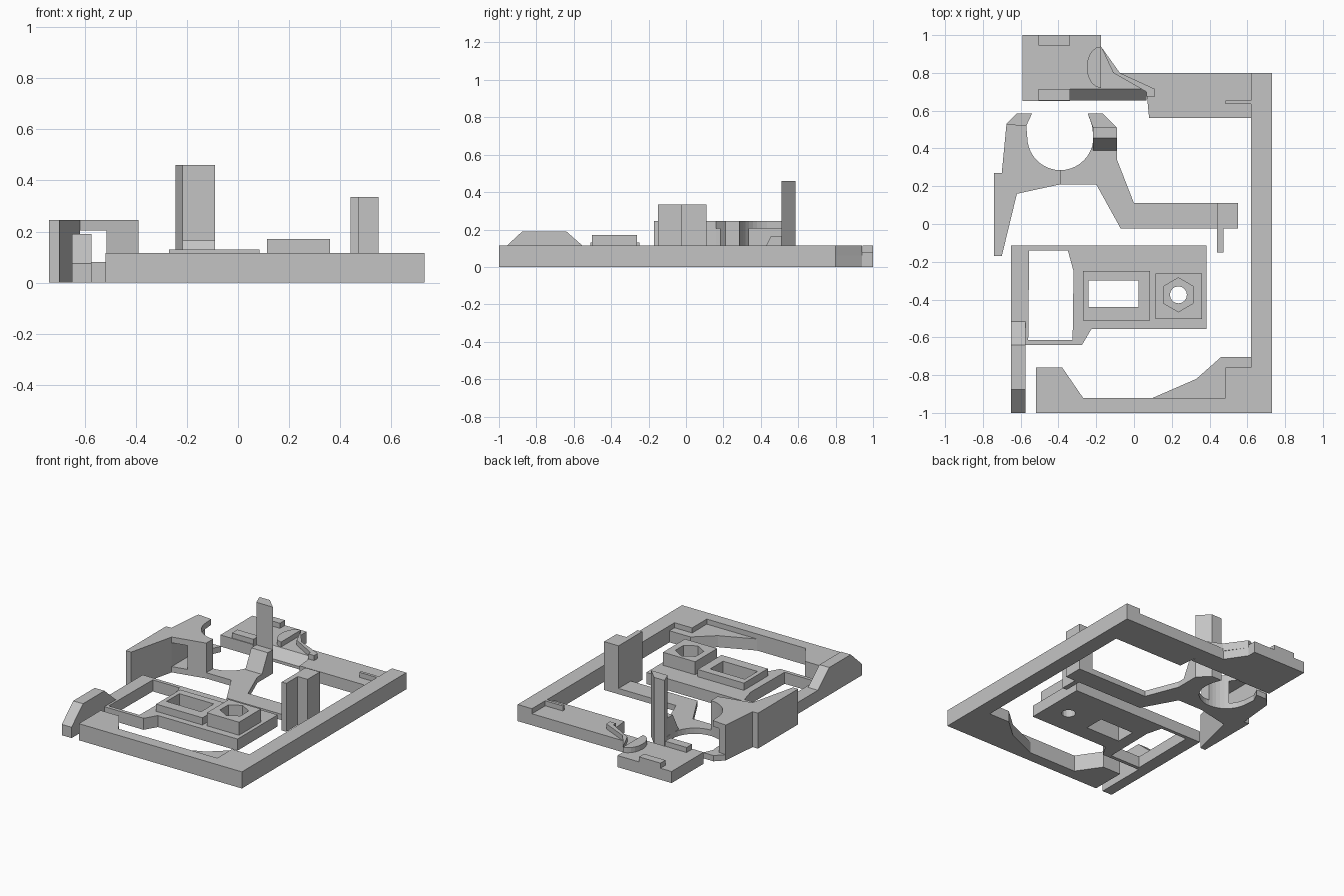
import bpy, bmesh, math
from mathutils import Vector

grey = bpy.data.materials.new("plain grey")
grey.diffuse_color = (0.55, 0.55, 0.55, 1)


def make(name, bottom, top):
    """Closed solid between two matching loops of 3D points."""
    bm = bmesh.new()
    lo = [bm.verts.new(p) for p in bottom]
    hi = [bm.verts.new(p) for p in top]
    n = len(lo)
    bm.faces.new(lo)
    bm.faces.new(hi)
    for i in range(n):
        j = (i + 1) % n
        bm.faces.new((lo[i], lo[j], hi[j], hi[i]))
    bmesh.ops.recalc_face_normals(bm, faces=bm.faces)
    me = bpy.data.meshes.new(name)
    bm.to_mesh(me)
    bm.free()
    me.materials.append(grey)
    ob = bpy.data.objects.new(name, me)
    bpy.context.collection.objects.link(ob)
    return ob


def slab(name, pts, z0, z1):
    return make(name, [(x, y, z0) for x, y in pts], [(x, y, z1) for x, y in pts])


def side(name, pts, x0, x1):
    """Extrude a (y, z) profile along x."""
    return make(name, [(x0, y, z) for y, z in pts], [(x1, y, z) for y, z in pts])


def box(name, x0, x1, y0, y1, z0, z1):
    return slab(name, [(x0, y0), (x1, y0), (x1, y1), (x0, y1)], z0, z1)


def arc(cx, cy, r, a0, a1, n):
    return [(cx + r * math.cos(math.radians(a0 + (a1 - a0) * i / n)),
             cy + r * math.sin(math.radians(a0 + (a1 - a0) * i / n))) for i in range(n + 1)]


def cut(ob, *cutters):
    for c in cutters:
        m = ob.modifiers.new("cut", 'BOOLEAN')
        m.operation = 'DIFFERENCE'
        m.solver = 'EXACT'
        m.object = c
    dg = bpy.context.evaluated_depsgraph_get()
    me = bpy.data.meshes.new_from_object(ob.evaluated_get(dg))
    ob.modifiers.clear()
    ob.data = me
    for c in cutters:
        bpy.data.objects.remove(c)


# Outer frame: front rail, right rail and the squared corner
slab("outer_frame", [(-0.52, -1), (0.73, -1), (0.73, 0.8), (0.62, 0.8), (0.62, -0.76),
                     (0.485, -0.76), (0.485, -0.92), (-0.27, -0.92), (-0.38, -0.76),
                     (-0.52, -0.76)], 0, 0.115)
slab("corner_gusset", [(0.10, -0.92), (0.485, -0.92), (0.485, -0.76), (0.62, -0.76),
                       (0.62, -0.705), (0.46, -0.705), (0.33, -0.82)], 0, 0.08)

# Back plate with its sloped front edge
slab("back_plate", [(-0.59, 0.65), (-0.34, 0.65), (-0.34, 0.715), (0.065, 0.715), (0.08, 0.56),
                    (0.62, 0.56), (0.62, 0.8), (-0.08, 0.8), (-0.175, 0.94), (-0.175, 1),
                    (-0.59, 1)], 0, 0.08)
side("back_plate_bevel", [(0.655, 0), (0.655, 0.02), (0.715, 0.08), (0.715, 0)], -0.34, 0.065)
for i, (y0, y1) in enumerate([(0.945, 1.0), (0.655, 0.715)]):
    box(f"back_tab_{i}", -0.505, -0.34, y0, y1, 0.08, 0.115)
box("back_rib", 0.485, 0.62, 0.635, 0.655, 0.08, 0.115)
slab("half_round_boss", [(-0.175, 0.72), (-0.175, 0.94)] +
     [(-0.175 + (x + 0.175) * 0.68, y) for x, y in arc(-0.175, 0.83, 0.11, 110, 250, 8)],
     0.08, 0.115)
slab("hook", [(-0.175, 0.94), (-0.11, 0.80), (0.065, 0.70), (0.065, 0.675), (0.11, 0.675),
              (0.11, 0.715), (-0.075, 0.80)], 0.06, 0.115)

# Ring hub: thin right half with its long arm
ring = (-0.39, 0.46, 0.175)
slab("hub_arm", [(-0.39, 0.21), (-0.20, 0.21), (-0.07, -0.025), (0.55, -0.025), (0.55, 0.11),
                 (0.0, 0.11), (-0.09, 0.34), (-0.09, 0.51), (-0.165, 0.585), (-0.245, 0.585),
                 (-0.222, 0.52)] + arc(*ring, 0, -90, 10), 0, 0.04)
side("hub_ramp", [(0.385, 0.03), (0.455, 0.165), (0.51, 0.165), (0.51, 0.03)], -0.217, -0.09)
slab("hub_post", [(-0.217, 0.51), (-0.09, 0.51), (-0.165, 0.585), (-0.245, 0.585)], 0.0, 0.46)

# Ring hub: tall left half with a passage through it
hub = slab("hub_housing", [(-0.74, -0.17), (-0.70, -0.17), (-0.62, 0.16), (-0.39, 0.21)] +
           arc(*ring, -90, -180, 10) +
           [(-0.57, 0.52), (-0.675, 0.53), (-0.70, 0.27), (-0.74, 0.27)], 0, 0.245)
cut(hub, box("passage_cutter", -0.62, -0.515, 0.0, 0.7, 0.04, 0.205))
slab("hub_toe", [(-0.675, 0.53), (-0.57, 0.52), (-0.54, 0.585), (-0.62, 0.585)], 0, 0.04)

# Tall L-shaped stop at the end of the arm
slab("arm_stop", [(0.44, -0.15), (0.475, -0.15), (0.475, -0.025), (0.55, -0.025),
                  (0.55, 0.11), (0.44, 0.11)], 0, 0.335)

# Middle plate with window, slot frame and nut holder
plate = slab("middle_plate", [(-0.65, -0.115), (0.385, -0.115), (0.385, -0.555), (-0.225, -0.555),
                              (-0.275, -0.64), (-0.65, -0.64)], 0, 0.08)
cut(plate,
    slab("window_cutter", [(-0.555, -0.14), (-0.35, -0.14), (-0.32, -0.25), (-0.325, -0.615),
                           (-0.56, -0.615)], -0.1, 0.3),
    box("slot_cutter", -0.24, 0.025, -0.44, -0.30, -0.1, 0.3),
    slab("bolt_cutter", arc(0.235, -0.375, 0.045, 0, 337.5, 15), -0.1, 0.3))

slot = box("slot_frame", -0.27, 0.085, -0.51, -0.248, 0.08, 0.13)
cut(slot, box("slot_cutter", -0.24, 0.025, -0.44, -0.30, -0.1, 0.3))
nut = box("nut_holder", 0.113, 0.36, -0.503, -0.262, 0.08, 0.17)
cut(nut, slab("hex_cutter", arc(0.235, -0.375, 0.09, 30, 330, 5), 0.05, 0.3))

# Sloped latch arm on the left
side("latch_arm", [(-1, 0), (-1, 0.075), (-0.875, 0.19), (-0.64, 0.19), (-0.515, 0.08),
                   (-0.515, 0)], -0.65, -0.575)
